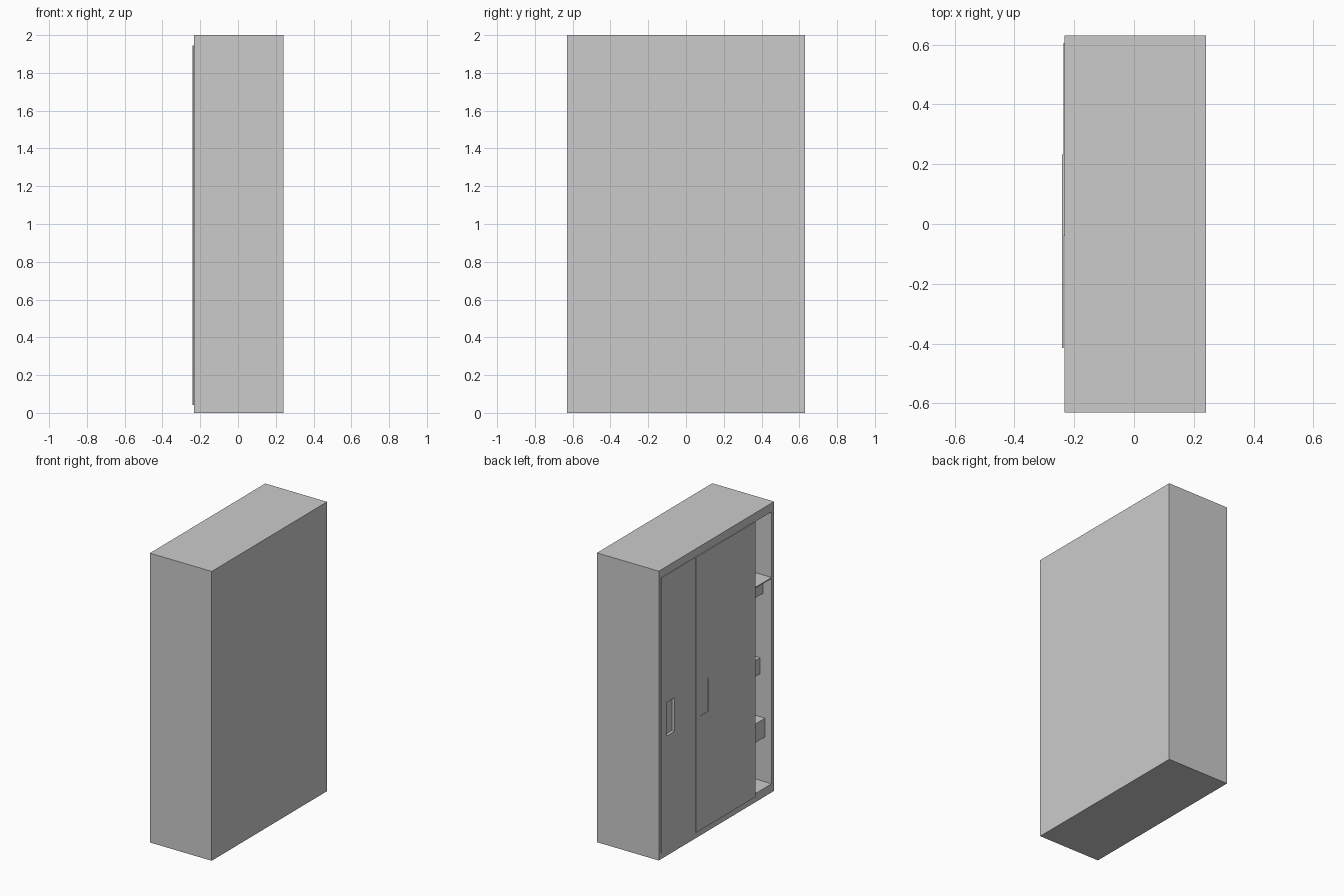
import bpy, bmesh

if "Cube" in bpy.data.objects:
    bpy.data.objects.remove(bpy.data.objects["Cube"])

def box(name, x, y, z):
    """Axis-aligned box from (min, max) ranges."""
    bm = bmesh.new()
    bmesh.ops.create_cube(bm, size=1)
    for v in bm.verts:
        v.co = [r[0] if c < 0 else r[1] for c, r in zip(v.co, (x, y, z))]
    me = bpy.data.meshes.new(name)
    bm.to_mesh(me)
    bm.free()
    ob = bpy.data.objects.new(name, me)
    bpy.context.collection.objects.link(ob)
    return ob

def cut(target, x, y, z):
    """Subtract a hidden box from the target."""
    cutter = box(target.name + "_cutter", x, y, z)
    cutter.hide_render = True
    cutter.hide_viewport = True
    cutter.display_type = 'WIRE'
    mod = target.modifiers.new("cut", 'BOOLEAN')
    mod.operation = 'DIFFERENCE'
    mod.solver = 'EXACT'
    mod.object = cutter

FACE, REAR, FRONT = -0.233, -0.2365, -0.24   # carcass, inner door, outer door faces
BACK = 0.22                                  # inside of the back panel
DOOR_Z = (0.042, 1.945)
GRIP_Z = (0.83, 1.062)

# hollow cabinet shell, open towards -x
carcass = box("carcass", (FACE, 0.24), (-0.63, 0.63), (0, 2))
cut(carcass, (-0.3, BACK), (-0.602, 0.602), (0.06, 1.94))

# two overlapping sliding doors with recessed grips
inner_door = box("inner_door", (REAR, -0.208), (-0.04, 0.605), DOOR_Z)
cut(inner_door, (-0.3, REAR + 0.02), (0.462, 0.549), GRIP_Z)
outer_door = box("outer_door", (FRONT, REAR), (-0.415, 0.232), DOOR_Z)
cut(outer_door, (-0.3, FRONT + 0.0025), (0.097, 0.184), GRIP_Z)

# interior: divider, top shelf and drawers, mirrored in both bays
box("divider", (-0.2, BACK), (-0.01, 0.01), (0.06, 1.94))
DRAWERS = [(-0.167, 1.358, 1.476), (-0.145, 0.797, 0.908), (-0.183, 0.37, 0.5)]
for side, (y0, y1) in (("right", (-0.602, -0.01)), ("left", (0.01, 0.602))):
    shelf_front = FACE if side == "right" else -0.2
    box(side + "_shelf", (shelf_front, BACK), (y0, y1), (1.478, 1.486))
    for i, (x0, z0, z1) in enumerate(DRAWERS):
        box(f"{side}_drawer_{i + 1}", (x0, BACK), (y0, y1), (z0, z1))
